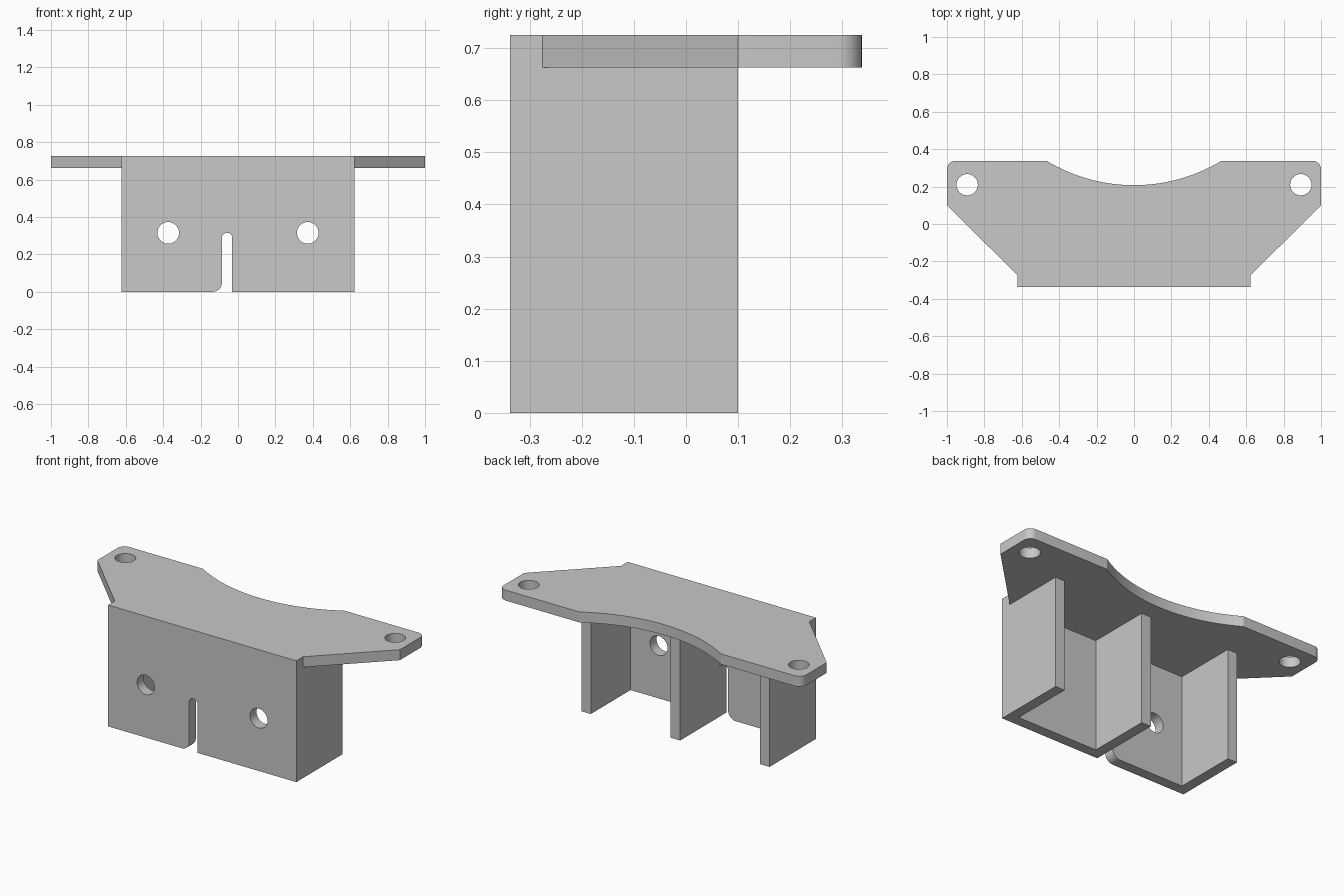
import bpy, bmesh
from math import sin, cos, tan, pi, radians, asin
from mathutils import Matrix, Vector

old = bpy.data.objects.get("Cube")
if old:
    bpy.data.objects.remove(old, do_unlink=True)

grey = bpy.data.materials.new("plain grey")
grey.use_nodes = True
grey.diffuse_color = (0.578, 0.578, 0.578, 1)
grey.node_tree.nodes["Principled BSDF"].inputs["Base Color"].default_value = grey.diffuse_color

T = 0.0625              # sheet thickness
W, H = 0.622, 0.725     # half width of the box, full height
FRONT, BACK, RIB_END = -0.3375, 0.3375, 0.1


def circle(cx, cy, r, n=32):
    return [(cx + r * cos(2 * pi * i / n), cy + r * sin(2 * pi * i / n)) for i in range(n)]


def outline(corners, n=8):
    """Turn (x, y) and (x, y, radius) corners into a loop with rounded corners."""
    loop = []
    for i, c in enumerate(corners):
        p = Vector(c[:2])
        if len(c) == 2:
            loop.append(tuple(p))
            continue
        radius = c[2]
        a = (Vector(corners[i - 1][:2]) - p).normalized()
        b = (Vector(corners[(i + 1) % len(corners)][:2]) - p).normalized()
        half = a.angle(b) / 2
        centre = p + (a + b).normalized() * radius / sin(half)
        start = (p + a * radius / tan(half) - centre).normalized()
        end = (p + b * radius / tan(half) - centre).normalized()
        arc = start.angle(end)
        for k in range(n + 1):
            t = arc * k / n
            spoke = (start * sin(arc - t) + end * sin(t)) / sin(arc)
            loop.append(tuple(centre + spoke * radius))
    return loop


def panel(name, loops, thickness, matrix):
    """Extrude an outline with holes into a solid sheet."""
    curve = bpy.data.curves.new(name, "CURVE")
    curve.dimensions = "2D"
    curve.fill_mode = "BOTH"
    curve.extrude = thickness / 2
    for loop in loops:
        spline = curve.splines.new("POLY")
        spline.points.add(len(loop) - 1)
        for point, (x, y) in zip(spline.points, loop):
            point.co = (x, y, 0, 1)
        spline.use_cyclic_u = True
    helper = bpy.data.objects.new(name + " outline", curve)
    bpy.context.collection.objects.link(helper)
    mesh = bpy.data.meshes.new_from_object(
        helper.evaluated_get(bpy.context.evaluated_depsgraph_get()))
    bpy.data.objects.remove(helper, do_unlink=True)

    bm = bmesh.new()
    bm.from_mesh(mesh)
    bmesh.ops.remove_doubles(bm, verts=bm.verts, dist=1e-5)
    bmesh.ops.recalc_face_normals(bm, faces=bm.faces)
    bm.transform(matrix)
    bm.to_mesh(mesh)
    bm.free()
    mesh.materials.clear()
    mesh.materials.append(grey)
    obj = bpy.data.objects.new(name, mesh)
    bpy.context.collection.objects.link(obj)
    bpy.ops.object.select_all(action="DESELECT")
    obj.select_set(True)
    bpy.context.view_layer.objects.active = obj
    bpy.ops.object.shade_smooth_by_angle(angle=radians(25))


# Top plate: ears at both ends, curved relief along the back
half_chord, depth = 0.467, 0.13
R = (half_chord ** 2 + depth ** 2) / (2 * depth)
sweep = asin(half_chord / R)
steps = 32
relief = []
for i in range(steps + 1):
    a = sweep - 2 * sweep * i / steps
    relief.append((R * sin(a), BACK - depth + R - R * cos(a)))
right_half = [(W, FRONT), (W, FRONT + T), (1, 0.1), (1, BACK, 0.045)]
left_half = [(-c[0], *c[1:]) for c in reversed(right_half)]
panel("top_plate",
      [outline(right_half + relief + left_half)] + [circle(s * 0.892, 0.21, 0.057) for s in (-1, 1)],
      T, Matrix.Translation((0, 0, H - T / 2)))

# Front wall: two bolt holes and a slot open at the bottom
slot_a, slot_b, slot_top = -0.086, -T / 2, 0.315
wall = [(-W, 0), (slot_a, 0, 0.05), (slot_a, slot_top, 0.025), (slot_b, slot_top, 0.025),
        (slot_b, 0), (W, 0), (W, H - T), (-W, H - T)]
panel("front_wall",
      [outline(wall)] + [circle(s * 0.373, 0.315, 0.058) for s in (-1, 1)],
      T, Matrix.Translation((0, FRONT + T / 2, 0)) @ Matrix.Rotation(pi / 2, 4, "X"))

# Three ribs behind the wall
for name, x in (("right_rib", -W + T / 2), ("middle_rib", 0), ("left_rib", W - T / 2)):
    a, b = x - T / 2, x + T / 2
    panel(name, [[(a, FRONT + T), (b, FRONT + T), (b, RIB_END), (a, RIB_END)]],
          H - T, Matrix.Translation((0, 0, (H - T) / 2)))
